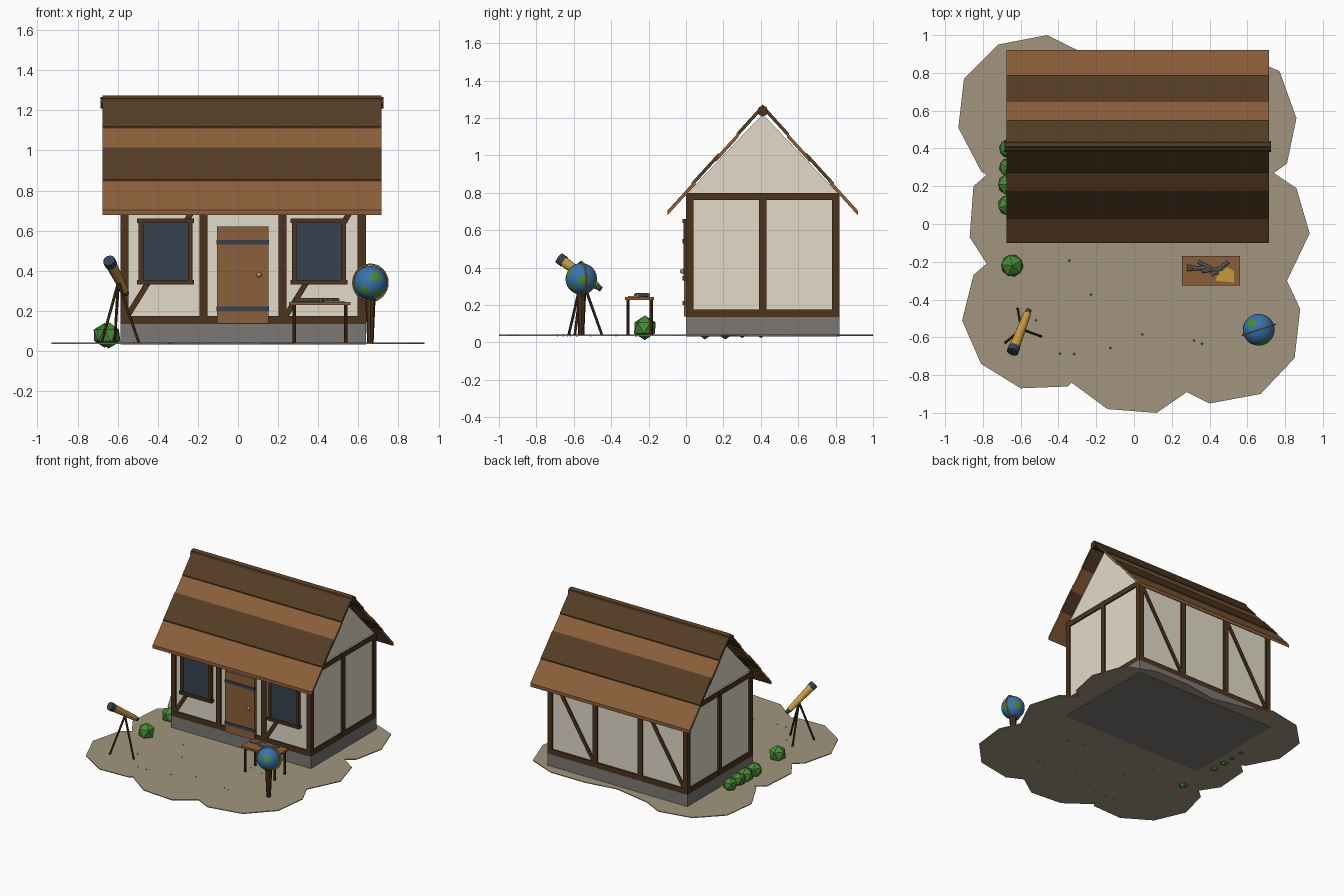
import bpy, bmesh, math, random
from mathutils import Vector

if "Cube" in bpy.data.objects:
    bpy.data.objects.remove(bpy.data.objects["Cube"], do_unlink=True)


def material(name, rgb):
    m = bpy.data.materials.new(name)
    m.use_nodes = True
    m.diffuse_color = (*rgb, 1)
    m.node_tree.nodes["Principled BSDF"].inputs["Base Color"].default_value = (*rgb, 1)
    return m


PLASTER = material("cream plaster", (.76, .71, .59))
TIMBER = material("dark timber", (.075, .033, .012))
WOOD = material("warm wood", (.26, .115, .042))
SHINGLE = material("dark shingle", (.09, .046, .018))
STONE = material("grey stone", (.2, .185, .175))
SLATE = material("slate blue", (.035, .055, .08))
LEAF = material("leaf green", (.06, .26, .035))
SEA = material("sea blue", (.04, .17, .42))
BRASS = material("brass", (.58, .32, .05))
EARTH = material("sandy earth", (.36, .30, .21))


def finish(name, bm, mat, smooth=False):
    me = bpy.data.meshes.new(name)
    bmesh.ops.recalc_face_normals(bm, faces=bm.faces)
    for f in bm.faces:
        f.smooth = smooth
    bm.to_mesh(me)
    bm.free()
    ob = bpy.data.objects.new(name, me)
    bpy.context.collection.objects.link(ob)
    me.materials.append(mat)
    return ob


def box(name, lo, hi, mat):
    """Box between two opposite corners."""
    bm = bmesh.new()
    bmesh.ops.create_cube(bm, size=1)
    ob = finish(name, bm, mat)
    ob.location = (Vector(lo) + Vector(hi)) / 2
    ob.scale = Vector(hi) - Vector(lo)
    return ob


def rod(name, a, b, r1, r2, mat, sides=8):
    """Tapered rod from point a to point b."""
    a, b = Vector(a), Vector(b)
    bm = bmesh.new()
    bmesh.ops.create_cone(bm, cap_ends=True, segments=sides, radius1=r1, radius2=r2,
                          depth=(b - a).length)
    ob = finish(name, bm, mat)
    ob.location = (a + b) / 2
    ob.rotation_euler = (b - a).to_track_quat("Z", "Y").to_euler()
    return ob


def prism(name, outline, axis, start, depth, mat):
    """Closed outline extruded along x or z."""
    bm = bmesh.new()
    place = {"x": lambda p: (start, *p), "z": lambda p: (*p, start)}[axis]
    face = bm.faces.new([bm.verts.new(place(p)) for p in outline])
    new = bmesh.ops.extrude_face_region(bm, geom=[face])["geom"]
    shift = Vector((depth, 0, 0) if axis == "x" else (0, 0, depth))
    bmesh.ops.translate(bm, vec=shift, verts=[v for v in new if isinstance(v, bmesh.types.BMVert)])
    return finish(name, bm, mat)


def ball(name, centre, r, detail, mat, smooth=False):
    bm = bmesh.new()
    bmesh.ops.create_icosphere(bm, subdivisions=detail, radius=r)
    ob = finish(name, bm, mat, smooth)
    ob.location = centre
    return ob


# Ground patch with a lumpy outline
shore = [(-.46, 1), (-.72, .95), (-.9, .77), (-.93, .51), (-.81, .28), (-.78, .26),
         (-.85, .2), (-.87, -.07), (-.78, -.21), (-.85, -.27), (-.91, -.51), (-.81, -.74),
         (-.6, -.87), (-.35, -.86), (-.33, -.84), (-.14, -.98), (.12, -1), (.28, -.89),
         (.4, -.95), (.67, -.9), (.85, -.71), (.88, -.45), (.81, -.3), (.93, -.05),
         (.86, .19), (.74, .27), (.81, .32), (.86, .56), (.77, .81), (.55, .9),
         (.25, .9), (0, .86), (-.3, .92)]
prism("ground", shore, "z", .035, .006, EARTH)

# House body
L, R, F, B = -.587, .637, 0, .82
MID = (F + B) / 2
SILL, EAVE, T = .135, .8, .04
box("foundation", (L, F, .031), (R, B, SILL), STONE)
box("walls", (L + .012, F + .012, SILL), (R - .012, B - .012, EAVE), PLASTER)
prism("gables", [(F + .01, EAVE), (B - .01, EAVE), (MID, 1.22)], "x", L + .02, R - L - .04, PLASTER)

# Timber frame: long walls
step = (R - L - T) / 3
for wall, y0, y1 in (("front", F, F + T), ("back", B - T, B)):
    for i in range(4):
        x = L + i * step
        box(wall + "_post", (x, y0, SILL), (x + T, y1, EAVE), TIMBER)
    for z in (SILL, EAVE - T):
        box(wall + "_beam", (L, y0 + .002, z), (R, y1 - .002, z + T), TIMBER)
    for i in (0, 2):
        a = Vector((L + i * step + T - .01, 0, SILL + T - .01))
        b = Vector((L + (i + 1) * step + .01, 0, EAVE - T + .01))
        half = (b - a).length / 2
        brace = box(wall + "_brace", (-.014, y0 + .004, -half), (.014, y1 - .004, half), TIMBER)
        brace.location += (a + b) / 2
        brace.rotation_euler.y = math.atan2(b.x - a.x, b.z - a.z)

# Timber frame: end walls
for side, x0, x1 in (("right", L, L + T), ("left", R - T, R)):
    box(side + "_middle_post", (x0, MID - T / 2, SILL), (x1, MID + T / 2, EAVE), TIMBER)
    for z in (SILL, EAVE - T):
        box(side + "_beam", (x0 + .002, F, z), (x1 - .002, B, z + T), TIMBER)

# Roof boards: each is (start, end, raise, colour) measured across from the eave
X0, X1 = -.675, .715
SLOPE = 1.1
boards = [(0, .15, 0, WOOD), (.13, .275, .008, SHINGLE),
          (.26, .38, 0, WOOD), (.37, .51, .008, SHINGLE)]
for side in (-1, 1):
    for d0, d1, lift, mat in boards:
        def at(d, up):
            return (MID + side * (.51 - d), .69 + d * SLOPE + lift + up)
        prism("roof_board", [at(d0, -.012), at(d1, -.012), at(d1, .014), at(d0, .014)],
              "x", X0, X1 - X0, mat)
rod("roof_ridge", (X0 - .01, MID, 1.237), (X1 + .01, MID, 1.237), .029, .029, TIMBER)

# Door with iron straps and knob
box("door", (-.104, -.012, .138), (.152, .02, .62), WOOD)
for z in (.2, .53):
    box("door_strap", (-.106, -.018, z), (.154, .01, z + .022), SLATE)
ball("door_knob", (.105, -.02, .38), .013, 2, BRASS, True)

# Windows
for x in (-.361, .403):
    box("window_glass", (x - .115, -.004, .345), (x + .115, .02, .645), SLATE)
    for s in (-1, 1):
        box("window_jamb", (x + s * .123 - .012, -.014, .345), (x + s * .123 + .012, .015, .645), TIMBER)
    for z in (.332, .638):
        box("window_rail", (x - .142, -.02, z), (x + .142, .015, z + .022), TIMBER)

# Bushes
for y, r in ((-.22, .066), (.1, .062), (.21, .062), (.3, .055), (.4, .055)):
    bush = ball("bush", (-.645 if y < 0 else -.665, y, .078), r, 1, LEAF)
    bush.rotation_euler.z = y * 9

# Pebbles
random.seed(4)
for i in range(12):
    ball("pebble", (random.uniform(-.6, .6), random.uniform(-.75, -.15), .038), .007, 1, STONE)

# Table
box("table_top", (.255, -.325, .228), (.56, -.17, .243), WOOD)
for x in (.28, .537):
    for y in (-.31, -.185):
        rod("table_leg", (x, y, .04), (x, y, .23), .009, .009, TIMBER)

# Scrolls and parchment on the table
parchment = prism("parchment", [(.43, -.3), (.53, -.31), (.53, -.25), (.5, -.23), (.45, -.25)],
                  "z", .243, .005, BRASS)
for a, b in (((.28, -.24), (.39, -.23)), ((.28, -.225), (.37, -.24)),
             ((.34, -.2), (.45, -.26)), ((.41, -.27), (.5, -.2)), ((.36, -.25), (.47, -.235))):
    rod("scroll", (*a, .253), (*b, .253), .01, .01, STONE)

# Globe with land patches, brass ring and stand
hub = Vector((.66, -.56, .34))
globe = ball("globe", hub, .084, 4, SEA, True)
globe.data.materials.append(LEAF)
lands = [(.35, -.85, .4), (-.35, -.75, -.5), (.8, .1, -.1), (-.45, .4, .75),
         (.3, .9, -.2), (-.85, -.1, -.2), (.5, -.6, -.7)]
for f in globe.data.polygons:
    n = f.center.normalized()
    if any(n.dot(Vector(d).normalized()) > .94 for d in lands):
        f.material_index = 1
bpy.ops.mesh.primitive_torus_add(location=hub, major_radius=.091, minor_radius=.005,
                                 major_segments=32, minor_segments=6,
                                 rotation=(math.pi / 2, 0, math.radians(18)))
ring = bpy.context.object
ring.name = "globe_ring"
ring.data.materials.append(BRASS)
bpy.ops.object.shade_smooth_by_angle()
rod("globe_column", (.66, -.56, .04), (.66, -.56, .265), .016, .026, TIMBER)

# Telescope on a tripod
eye, lens = Vector((-.565, -.475, .3)), Vector((-.64, -.67, .445))
rod("telescope_tube", eye, lens, .02, .029, BRASS, 12)
rod("telescope_rim", eye.lerp(lens, .9), eye.lerp(lens, 1.04), .031, .031, SLATE, 12)
rod("telescope_eyepiece", eye.lerp(lens, -.1), eye.lerp(lens, .05), .015, .015, SLATE, 12)
top = eye.lerp(lens, .42) - Vector((0, 0, .02))
for deg in (100, 220, 340):
    a = math.radians(deg)
    rod("tripod_leg", (top.x + .11 * math.cos(a), top.y + .11 * math.sin(a), .038), top,
        .007, .008, TIMBER, 6)
